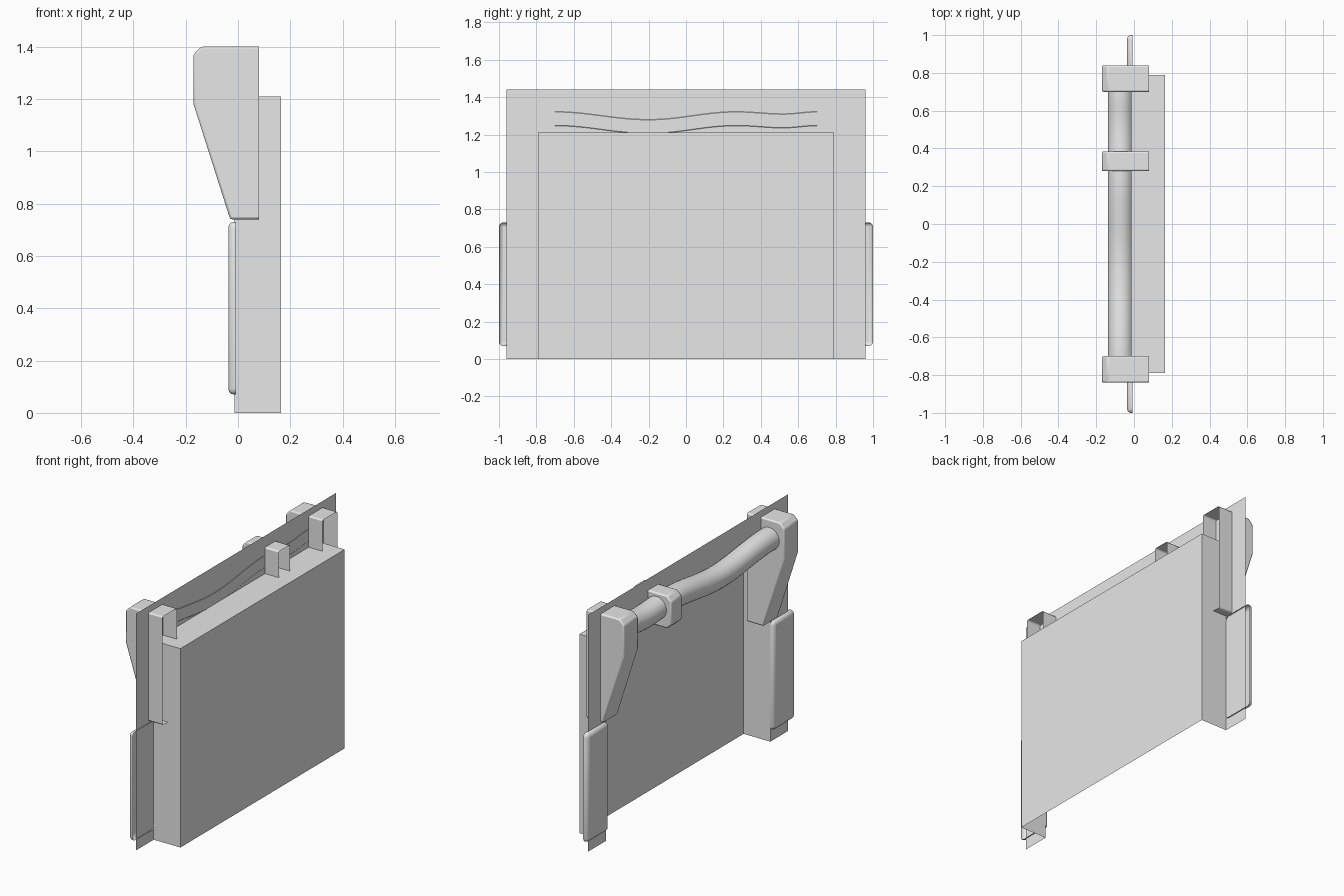
import bpy
import bmesh
from math import acos, cos, pi, sin

old = bpy.data.objects.get("Cube")
if old:
    bpy.data.objects.remove(old, do_unlink=True)

grey = bpy.data.materials.new("light_grey")
grey.use_nodes = True
grey.diffuse_color = (0.8, 0.8, 0.8, 1)
grey.node_tree.nodes["Principled BSDF"].inputs["Base Color"].default_value = (0.8, 0.8, 0.8, 1)

SHEET_X = -0.014


def make(name, verts, faces, bevel=0, segments=2, smooth=False):
    mesh = bpy.data.meshes.new(name)
    mesh.from_pydata(verts, [], faces)
    bm = bmesh.new()
    bm.from_mesh(mesh)
    bmesh.ops.recalc_face_normals(bm, faces=bm.faces)
    bm.to_mesh(mesh)
    bm.free()
    mesh.materials.append(grey)
    obj = bpy.data.objects.new(name, mesh)
    bpy.context.collection.objects.link(obj)
    if bevel:
        mod = obj.modifiers.new("soft_edges", "BEVEL")
        mod.width = bevel
        mod.segments = segments
        mod.limit_method = "ANGLE"
    if smooth:
        bpy.ops.object.select_all(action="DESELECT")
        obj.select_set(True)
        bpy.context.view_layer.objects.active = obj
        bpy.ops.object.shade_smooth_by_angle(angle=pi / 5)
    return obj


def open_shell(name, profile, y0, y1, **options):
    """Extrude an x-z profile along y; the first and last points bound the open +x side."""
    n = len(profile)
    verts = [(x, y, z) for y in (y0, y1) for x, z in profile]
    faces = [(i, i + 1, n + i + 1, n + i) for i in range(n - 1)]
    faces += [tuple(range(n)), tuple(range(n, 2 * n))]
    return make(name, verts, faces, **options)


# Recessed panel: folded sheet with side flanges, lid and upper back band
fold = [(SHEET_X, -0.96), (SHEET_X, -0.79), (0.165, -0.79),
        (0.165, 0.79), (SHEET_X, 0.79), (SHEET_X, 0.96)]
n = len(fold)
verts = [(x, y, z) for z in (0, 1.21) for x, y in fold]
faces = [(i, i + 1, n + i + 1, n + i) for i in range(n - 1)]
faces.append((n + 1, n + 2, n + 3, n + 4))
verts += [(SHEET_X, -0.96, 1.44), (SHEET_X, 0.96, 1.44)]
faces.append((n, n + 1, n + 4, n + 5, 2 * n + 1, 2 * n))
make("panel", verts, faces)

# End brackets, tapered towards the bottom and open at the rear
bracket = [(0.08, 0.74), (-0.03, 0.74), (-0.17, 1.18),
           (-0.17, 1.37), (-0.14, 1.40), (0.08, 1.40)]
for side, sign in (("left", 1), ("right", -1)):
    open_shell(side + "_bracket", bracket, sign * 0.70, sign * 0.84,
               bevel=0.008, smooth=True)

# Small middle bracket around the rail
clip = [(0.08, 1.17), (-0.14, 1.17), (-0.17, 1.20),
        (-0.17, 1.34), (-0.14, 1.37), (0.08, 1.37)]
open_shell("middle_bracket", clip, 0.28, 0.385, bevel=0.008, smooth=True)

# Lower side pads, hollow at the rear
pad = [(-0.008, 0.07), (-0.037, 0.07), (-0.037, 0.73), (-0.008, 0.73)]
for side, sign in (("left", 1), ("right", -1)):
    open_shell(side + "_pad", pad, sign * 0.79, sign * 1.0,
               bevel=0.022, segments=3, smooth=True)

# Gently waving rail, a round tube cut open where it meets the sheet
waves = [(-0.70, 1.285), (-0.20, 1.243), (0.27, 1.285), (0.52, 1.273), (0.70, 1.285)]


def rail_height(y):
    for (y0, z0), (y1, z1) in zip(waves, waves[1:]):
        if y <= y1:
            return z0 + (z1 - z0) * (1 - cos(pi * (y - y0) / (y1 - y0))) / 2
    return waves[-1][1]


radius, centre, steps, sides = 0.068, -0.070, 56, 24
gap = acos((-0.012 - centre) / radius)
verts, faces = [], []
for s in range(steps + 1):
    y = -0.70 + 1.40 * s / steps
    for k in range(sides + 1):
        a = gap + (2 * pi - 2 * gap) * k / sides
        verts.append((centre + radius * cos(a), y, rail_height(y) + radius * sin(a)))
for s in range(steps):
    for k in range(sides):
        i = s * (sides + 1) + k
        faces.append((i, i + 1, i + sides + 2, i + sides + 1))
make("rail", verts, faces, smooth=True)
